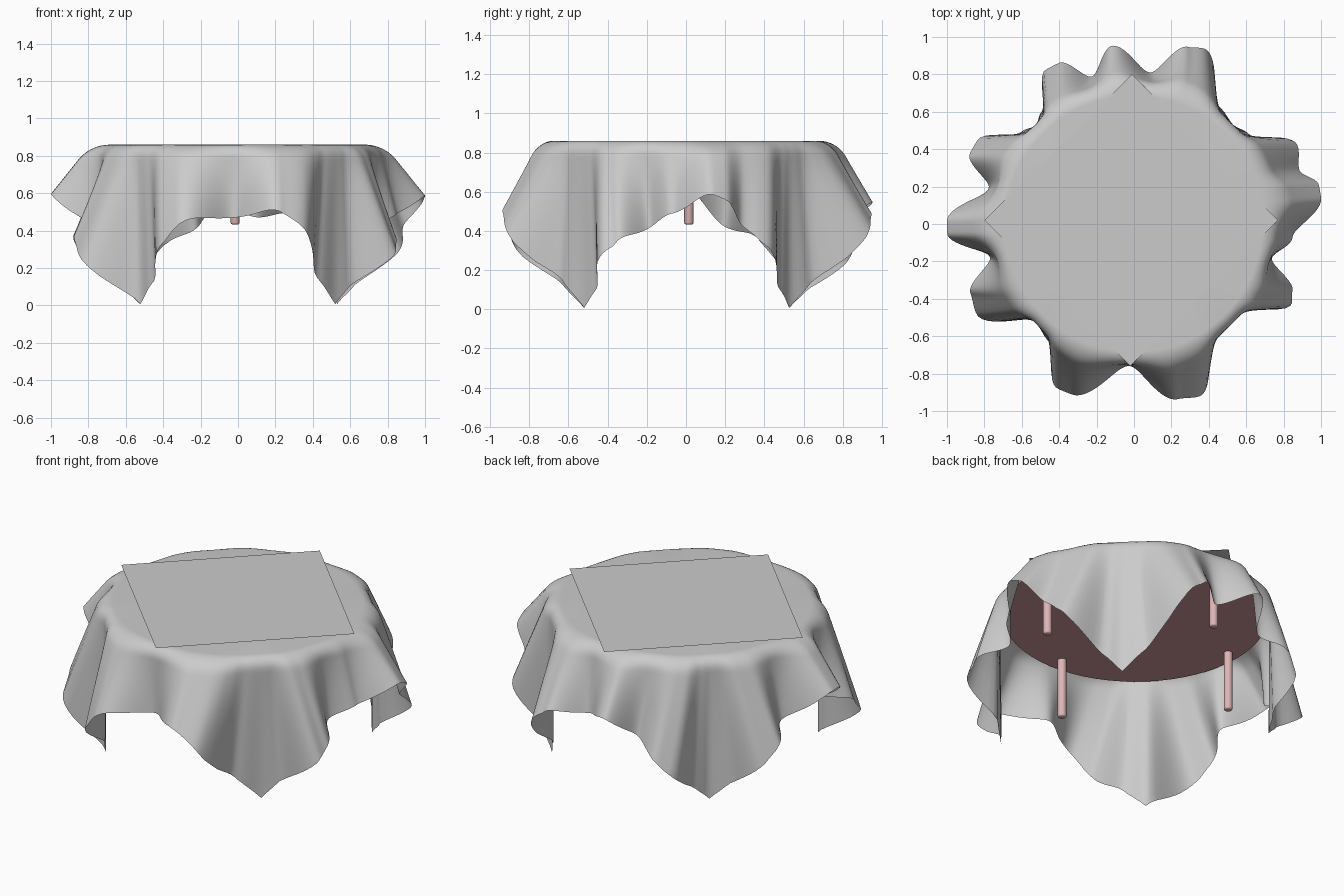
import bpy, bmesh, math

if "Cube" in bpy.data.objects:
    bpy.data.objects.remove(bpy.data.objects["Cube"])

TOP = 0.859      # height of the cloth on the table
START = 0.685    # radius where the cloth begins to bend
HALF = 1.112     # half side of the square tablecloth
CX, CY = -0.015, 0.015

# Folds: (angle in degrees, radius at the hem)
FOLDS = [(-167, .79), (-157, .95), (-150, .97), (-135, .738), (-126, .775), (-115, .97),
         (-110, .97), (-92, .76), (-76, .965), (-69, .985), (-56, .76), (-45, .735),
         (-38, .75), (-27, .945), (-23, .92), (-14, .76), (-5, .85), (8, 1.01), (12, 1.01),
         (18, .93), (26, .97), (38, .78), (45, .75), (54, .775), (68, 1.01), (73, .99),
         (84, .815), (97, .96), (106, .82), (115, .95), (120, .95), (129, .78), (135, .745),
         (141, .78), (152, .95), (157, .955), (166, .80), (179, 1.0), (183, 1.0)]
# Widening of a corner flap: (degrees from the diagonal, shift)
SPREAD = [(0, 0), (5, 5.5), (10, 9.6), (14, 10.6), (22, 8.4), (33, 4), (45, 0)]


def material(name, colour):
    m = bpy.data.materials.new(name)
    m.diffuse_color = (*colour, 1)
    m.use_nodes = True
    m.node_tree.nodes["Principled BSDF"].inputs["Base Color"].default_value = m.diffuse_color
    return m


def make_object(name, bm, mat=None, smooth=True):
    me = bpy.data.meshes.new(name)
    bmesh.ops.recalc_face_normals(bm, faces=bm.faces)
    bm.to_mesh(me)
    bm.free()
    ob = bpy.data.objects.new(name, me)
    bpy.context.collection.objects.link(ob)
    if mat:
        me.materials.append(mat)
    if smooth:
        bpy.ops.object.select_all(action='DESELECT')
        ob.select_set(True)
        bpy.context.view_layer.objects.active = ob
        bpy.ops.object.shade_smooth_by_angle(angle=math.radians(60))
    return ob


def hem_radius(deg):
    """Smooth interpolation of the fold table around the circle."""
    deg = (deg + 167) % 360 - 167
    pts = FOLDS + [(FOLDS[0][0] + 360, FOLDS[0][1])]
    for (a, r), (b, s) in zip(pts, pts[1:]):
        if a <= deg <= b:
            t = (deg - a) / (b - a)
            return r + (s - r) * t * t * (3 - 2 * t)
    return 0.8


def drape(length, slope):
    """Outward and downward travel; flared folds bend more gently."""
    bend = min(0.1 * (1.57 / slope) ** 1.2, 0.24)
    arc = min(length, bend)
    k = slope / bend
    out, down = math.sin(k * arc) / k, (1 - math.cos(k * arc)) / k
    rest = length - arc
    return out + rest * math.cos(slope), down + rest * math.sin(slope)


def solve_slope(length, target):
    lo, hi = 0.15, 1.8
    for _ in range(30):
        mid = (lo + hi) / 2
        if START + drape(length, mid)[0] > target:
            lo = mid
        else:
            hi = mid
    return lo


def spread(deg):
    d = deg % 90 - 45
    for (a, p), (b, q) in zip(SPREAD, SPREAD[1:]):
        if a <= abs(d) <= b:
            return math.copysign(p + (q - p) * (abs(d) - a) / (b - a), d)
    return 0


# Tablecloth: flat disc, then draped rings out to the square hem
N, RINGS = 360, 26
bm = bmesh.new()
centre = bm.verts.new((0, 0, TOP))
rows = []
for j in range(N):
    deg = j * 360 / N
    th = math.radians(deg)
    total = HALF / max(abs(math.cos(th)), abs(math.sin(th))) - START
    warp = spread(deg)
    slope = solve_slope(total, hem_radius(deg + warp * total / 0.88))
    row = [bm.verts.new((r * math.cos(th), r * math.sin(th), TOP)) for r in (0.35, START)]
    for i in range(1, RINGS + 1):
        length = total * (i / RINGS) ** 1.2
        out, down = drape(length, slope)
        phi = math.radians(deg + warp * length / 0.88)
        r = START + out
        row.append(bm.verts.new((r * math.cos(phi), r * math.sin(phi), max(TOP - down, 0))))
    rows.append(row)
for j in range(N):
    a, b = rows[j], rows[(j + 1) % N]
    bm.faces.new((centre, a[0], b[0]))
    for i in range(len(a) - 1):
        bm.faces.new((a[i], a[i + 1], b[i + 1], b[i]))
make_object("tablecloth", bm)

# Small square top cloth laid diagonally
bm = bmesh.new()
tips = [(0.77, 0.02), (-0.01, 0.80), (-0.80, 0.02), (-0.02, -0.76)]
bm.faces.new([bm.verts.new((x, y, 0.865)) for x, y in tips])
make_object("top_cloth", bm, smooth=False)

# Round table top
wood = material("table_red", (0.62, 0.3, 0.33))
bm = bmesh.new()
bmesh.ops.create_cone(bm, cap_ends=True, segments=64, radius1=0.732, radius2=0.722, depth=0.035)
bmesh.ops.translate(bm, verts=bm.verts, vec=(CX * 0.4, CY * 0.4, 0.8125))
make_object("table_top", bm, wood)

# Four short legs with rounded feet
pink = material("leg_pink", (0.72, 0.47, 0.47))
for i in range(4):
    bm = bmesh.new()
    bmesh.ops.create_cone(bm, cap_ends=True, segments=24, radius1=0.024, radius2=0.024, depth=0.375)
    foot = [e for e in bm.edges if all(v.co.z < 0 for v in e.verts)]
    bmesh.ops.bevel(bm, geom=foot, offset=0.01, segments=3, affect='EDGES', profile=0.5)
    a = i * math.pi / 2
    bmesh.ops.translate(bm, verts=bm.verts,
                        vec=(CX + 0.65 * math.cos(a), CY + 0.65 * math.sin(a), 0.4325 + 0.1875))
    make_object(f"leg_{i + 1}", bm, pink)
